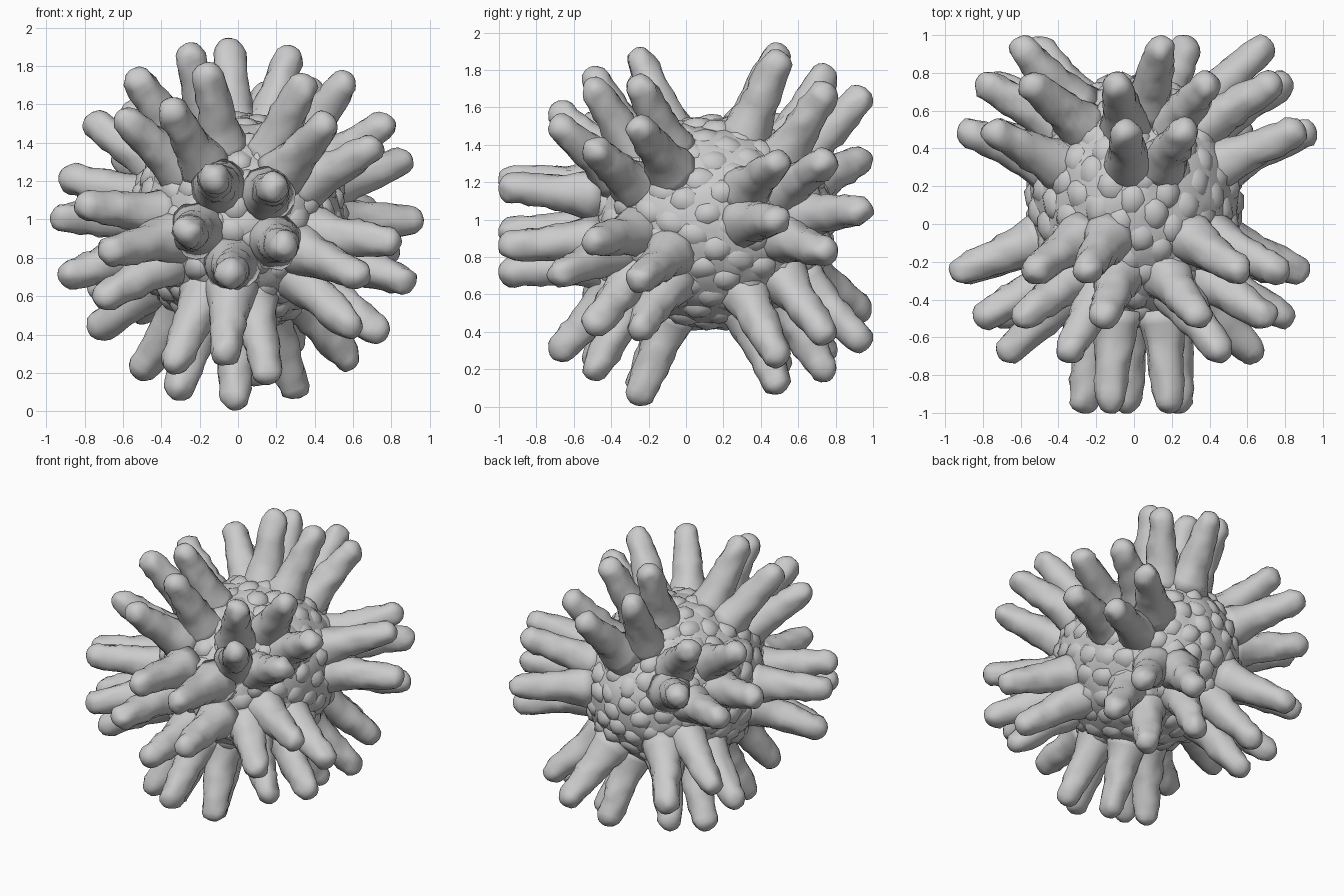
import bpy, bmesh, math
from mathutils import Vector, noise

if "Cube" in bpy.data.objects:
    bpy.data.objects.remove(bpy.data.objects["Cube"])

CENTRE = Vector((0, 0.12, 0.98))
STRETCH = 1.18      # the core is longer along y
LENGTH = 0.46       # root to tip-cap centre of every spike


def finish(bm, name):
    mesh = bpy.data.meshes.new(name)
    bm.to_mesh(mesh)
    bm.free()
    for p in mesh.polygons:
        p.use_smooth = True
    obj = bpy.data.objects.new(name, mesh)
    bpy.context.collection.objects.link(obj)
    return obj


def bumpy(p, normal, amount, freq):
    return p + normal * amount * noise.noise(p * freq)


def add_spike(bm, base, tip, sides=18):
    """Lathe a slightly lumpy rounded finger from base to the tip-cap centre."""
    axis = (tip - base).normalized()
    length = (tip - base).length
    u = axis.orthogonal().normalized()
    v = axis.cross(u)
    r_tip = 0.079
    # (distance along, radius): flared root, gentle taper, round cap
    prof = [(0, 0.15), (0.07, 0.128), (0.14, 0.110)]
    for i in range(1, 8):
        t = i / 7
        prof.append((0.14 + (length - 0.14) * t, 0.106 + (r_tip - 0.106) * t))
    for a in (25, 50, 72):
        a = math.radians(a)
        prof.append((length + r_tip * math.sin(a), r_tip * math.cos(a)))
    rings = []
    for d, r in prof:
        ring = []
        for k in range(sides):
            a = 2 * math.pi * k / sides
            n = u * math.cos(a) + v * math.sin(a)
            ring.append(bm.verts.new(bumpy(base + axis * d + n * r, n, 0.018, 15)))
        rings.append(ring)
    for lo, hi in zip(rings, rings[1:]):
        for k in range(sides):
            j = (k + 1) % sides
            bm.faces.new((lo[k], lo[j], hi[j], hi[k]))
    bm.faces.new(rings[0][::-1])
    top = bm.verts.new(tip + axis * r_tip)
    for k in range(sides):
        bm.faces.new((rings[-1][k], rings[-1][(k + 1) % sides], top))


def spike_ring(name, y, radius, phases, aim_y):
    """Five-fold ring of spikes around the y axis, rooted towards (0, aim_y)."""
    bm = bmesh.new()
    aim = Vector((0, aim_y, 0.98))
    for phase in phases:
        for k in range(5):
            a = math.radians(phase + 72 * k)
            tip = Vector((radius * math.cos(a), y, 0.98 + radius * math.sin(a)))
            base = tip + (aim - tip).normalized() * LENGTH
            add_spike(bm, base, tip)
    return finish(bm, name)


def on_core(p):
    return Vector((p.x, p.y * STRETCH, p.z)) + CENTRE


# Core, a ball stretched front to back
bm = bmesh.new()
bmesh.ops.create_icosphere(bm, subdivisions=5, radius=0.558)
for v in bm.verts:
    n = v.co.normalized()
    v.co = bumpy(on_core(v.co), n, 0.015, 11)
finish(bm, "core")

# Broad, shallow lumps covering the core
bm = bmesh.new()
count = 220
for i in range(count):
    h = 1 - 2 * (i + 0.5) / count
    a = i * math.pi * (3 - math.sqrt(5))
    s = math.sqrt(1 - h * h)
    n = Vector((s * math.cos(a), h, s * math.sin(a)))
    new = bmesh.ops.create_icosphere(bm, subdivisions=2, radius=0.094)["verts"]
    for v in new:
        v.co = bumpy(on_core(v.co + n * 0.488), n, 0.02, 14)
finish(bm, "core_lumps")

# Front spikes, pole outwards to equator
spike_ring("front_pole_spikes", -0.925, 0.265, [45.5], 1.2)
spike_ring("front_inner_spikes", -0.66, 0.67, [48.5], -0.05)
spike_ring("front_middle_spikes", -0.48, 0.78, [29.5, 65], -0.05)
spike_ring("front_outer_spikes", -0.24, 0.90, [34, 53], 0.12)

# Back spikes: the same rings turned over, with an open pole
spike_ring("back_outer_spikes", 0.48, 0.89, [1, 21], 0.12)
spike_ring("back_middle_spikes", 0.73, 0.78, [24.5, -11], 0.29)
spike_ring("back_inner_spikes", 0.92, 0.67, [6], 0.29)
